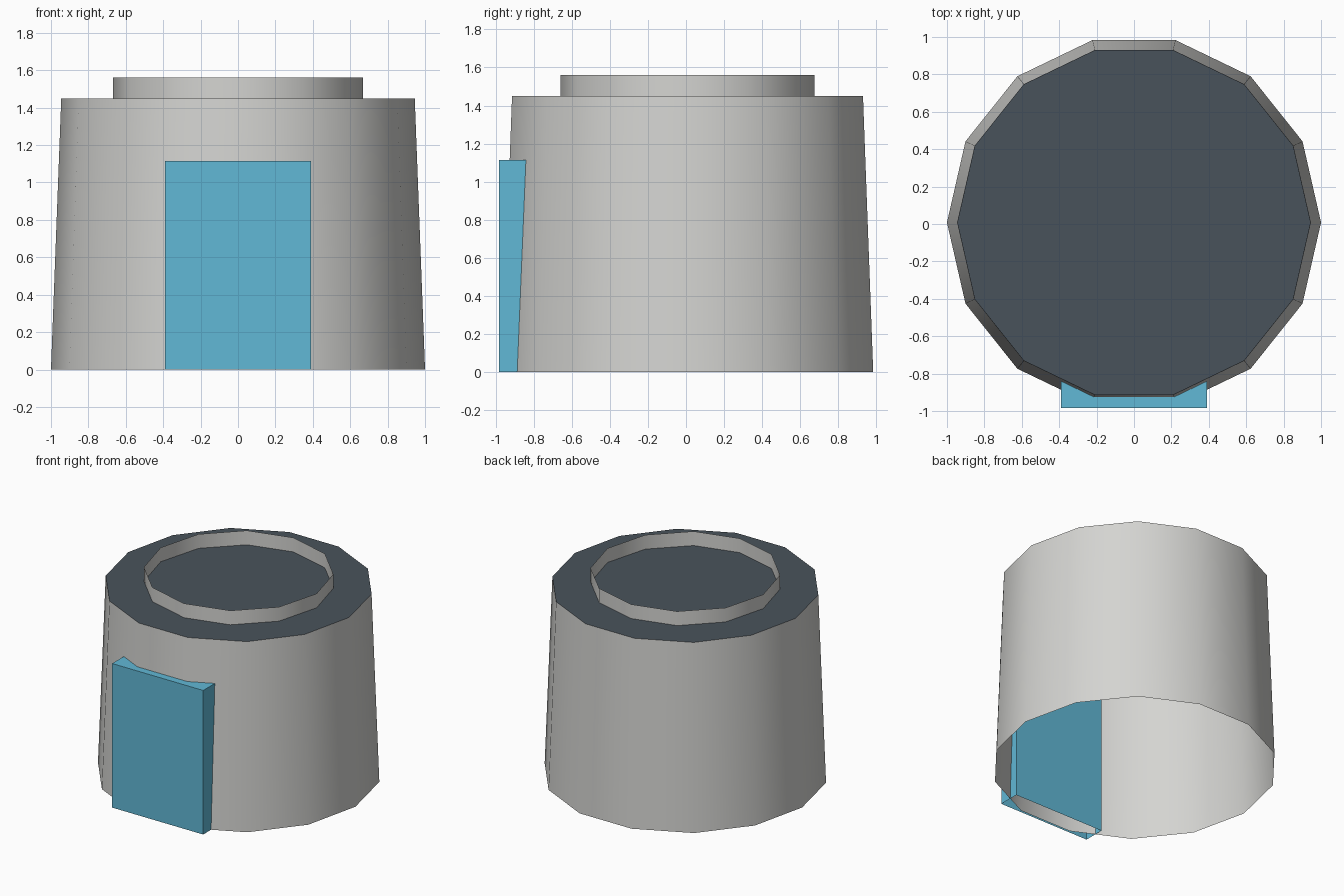
import bpy, bmesh, math

if "Cube" in bpy.data.objects:
    bpy.data.objects.remove(bpy.data.objects["Cube"])

CY = 0.008  # the round body sits slightly behind the origin


def material(name, rgb):
    m = bpy.data.materials.new(name)
    m.diffuse_color = (*rgb, 1.0)
    m.use_nodes = True
    m.node_tree.nodes["Principled BSDF"].inputs["Base Color"].default_value = m.diffuse_color
    return m


GREY = material("light grey", (0.66, 0.66, 0.64))
DARK = material("dark slate", (0.066, 0.086, 0.105))
BLUE = material("sky blue", (0.12, 0.48, 0.67))


def finish(bm, name, mats, smooth=False):
    me = bpy.data.meshes.new(name)
    bm.to_mesh(me)
    bm.free()
    for m in mats:
        me.materials.append(m)
    ob = bpy.data.objects.new(name, me)
    bpy.context.collection.objects.link(ob)
    if smooth:
        bpy.ops.object.select_all(action='DESELECT')
        ob.select_set(True)
        bpy.context.view_layer.objects.active = ob
        bpy.ops.object.shade_smooth_by_angle(angle=math.radians(40))
    return ob


def tube(name, sides, r0, r1, z0, z1, mats, cap_top):
    """Thin open wall, optionally closed on top with the second material."""
    bm = bmesh.new()
    rings = []
    for r, z in ((r0, z0), (r1, z1)):
        rings.append([bm.verts.new((r * math.cos(math.tau * i / sides),
                                    r * math.sin(math.tau * i / sides) + CY, z))
                      for i in range(sides)])
    low, high = rings
    for i in range(sides):
        j = (i + 1) % sides
        bm.faces.new((low[i], low[j], high[j], high[i]))
    if cap_top:
        bm.faces.new(high).material_index = 1
    return finish(bm, name, mats, smooth=True)


# Tapered body, open underneath, with a dark flat roof
tube("tower_body", 14, 1.0, 0.945, 0.0, 1.45, [GREY, DARK], True)

# Thin rim standing on the roof
tube("roof_rim", 12, 0.667, 0.667, 1.45, 1.56, [GREY], False)

# Door box pushed through the front wall, open underneath
bm = bmesh.new()
bmesh.ops.create_cube(bm, size=1.0)
for v in bm.verts:
    v.co.x *= 0.78
    v.co.y = -0.983 if v.co.y < 0 else -0.82
    v.co.z = 0.0 if v.co.z < 0 else 1.115
bm.normal_update()
bmesh.ops.delete(bm, geom=[f for f in bm.faces if f.normal.z < -0.9],
                 context='FACES_ONLY')
finish(bm, "front_door", [BLUE])
